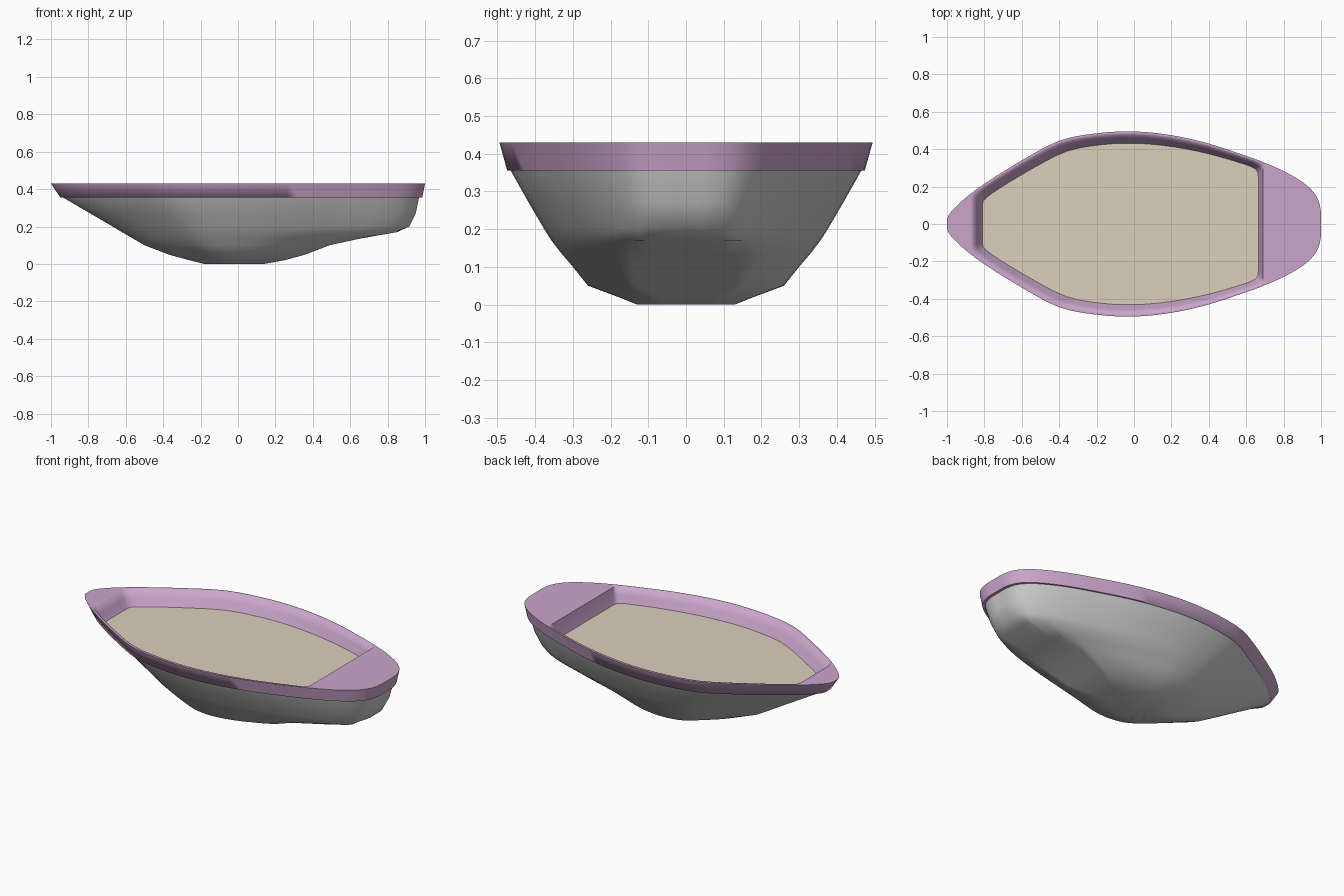
import bpy, bmesh, math
from mathutils import Vector

if "Cube" in bpy.data.objects:
    bpy.data.objects.remove(bpy.data.objects["Cube"])

# Half outline of the boat at the rim, bow to stern (x, half width)
HALF = [(-1, 0), (-0.995, 0.04), (-0.96, 0.085), (-0.9, 0.14), (-0.8, 0.215), (-0.6, 0.34),
        (-0.4, 0.445), (-0.2, 0.485), (0, 0.495), (0.2, 0.475), (0.4, 0.43), (0.6, 0.364),
        (0.7, 0.327), (0.8, 0.283), (0.9, 0.225), (0.96, 0.17), (0.988, 0.12), (1, 0.06), (1, 0)]


def full_outline(steps=3):
    """Closed smooth loop through the mirrored half outline."""
    ctrl = HALF + [(x, -y) for x, y in HALF[-2:0:-1]]
    n, out = len(ctrl), []
    for i in range(n):
        p = [Vector(ctrl[(i + k) % n]) for k in (-1, 0, 1, 2)]
        for s in range(steps):
            t = s / steps
            out.append(0.5 * (2 * p[1] + (p[2] - p[0]) * t
                              + (2 * p[0] - 5 * p[1] + 4 * p[2] - p[3]) * t * t
                              + (3 * p[1] - p[0] - 3 * p[2] + p[3]) * t ** 3))
    return out


OUT = full_outline()


def ring(z, bow, stern, width, blunt=1.0):
    """Outline fitted to bow x, stern x and half width; blunt < 1 squares the stern."""
    return [(p.x * -bow if p.x < 0 else min(p.x, blunt) / blunt * stern,
             p.y * width / 0.495, z) for p in OUT]


def soft_min(a, b, k):
    return min(a, b) - k * math.log(1 + math.exp(-abs(a - b) / k))


def inner_ring(z, bow, stern, scale, tip=1.0, soft=0.012):
    """Outline with bow tip pulled in, cut across at the decks with softened corners."""
    pts = []
    for p in OUT:
        x = soft_min(p.x * (tip if p.x < 0 else 1), stern, soft)
        pts.append((-soft_min(-x, -bow, 0.008), p.y * scale, z))
    return pts


def loft(name, rings, cap=False, color=None, angle=30, flip=False):
    """Skin a stack of rings; rings run downward, so faces point outward unless flipped."""
    bm = bmesh.new()
    loops = [[bm.verts.new(c) for c in r] for r in rings]
    n = len(OUT)
    for a, b in zip(loops, loops[1:]):
        for i in range(n):
            j = (i + 1) % n
            bm.faces.new((a[i], a[j], b[j], b[i]))
    if cap:
        bm.faces.new(loops[-1])
    bm.normal_update()
    bmesh.ops.recalc_face_normals(bm, faces=bm.faces)
    # Make the extreme face point the right way: hull down, decks and floor up
    key = lambda f: f.calc_center_median().z
    face = max(bm.faces, key=key) if flip else min(bm.faces, key=key)
    if (face.normal.z < 0) == flip:
        bmesh.ops.reverse_faces(bm, faces=bm.faces[:])
    me = bpy.data.meshes.new(name)
    bm.to_mesh(me)
    bm.free()
    ob = bpy.data.objects.new(name, me)
    bpy.context.collection.objects.link(ob)
    if color:
        mat = bpy.data.materials.new(name + "_paint")
        mat.diffuse_color = (*color, 1)
        mat.use_nodes = True
        mat.node_tree.nodes["Principled BSDF"].inputs["Base Color"].default_value = mat.diffuse_color
        me.materials.append(mat)
    bpy.ops.object.select_all(action='DESELECT')
    ob.select_set(True)
    bpy.context.view_layer.objects.active = ob
    bpy.ops.object.shade_smooth_by_angle(angle=math.radians(angle))
    return ob


# Hull: stacked waterlines from rim down to the flat keel
loft("hull", [ring(*r) for r in (
    (0.37, -0.95, 0.972, 0.470), (0.355, -0.935, 0.968, 0.465), (0.27, -0.79, 0.95, 0.417),
    (0.20, -0.67, 0.915, 0.376), (0.17, -0.62, 0.85, 0.357, 0.96), (0.135, -0.56, 0.65, 0.33, 0.87),
    (0.10, -0.50, 0.49, 0.30, 0.82), (0.05, -0.37, 0.36, 0.26, 0.82), (0.02, -0.26, 0.25, 0.18, 0.85),
    (0.0, -0.18, 0.14, 0.13, 0.9))], cap=True, angle=60)

# Rim: under-lip, outer band, decks and sloping inner wall
floor_ring = inner_ring(0.342, -0.81, 0.665, 0.872, 0.905, 0.03)
loft("rim_and_decks", [
    ring(0.355, -0.92, 0.96, 0.455),
    ring(0.355, -0.95, 0.985, 0.474),
    ring(0.43, -1.0, 1.0, 0.495),
    inner_ring(0.43, -0.875, 0.715, 0.985, 0.99),
    inner_ring(0.43, -0.86, 0.69, 0.968, 0.98),
    inner_ring(0.385, -0.84, 0.68, 0.92, 0.945, 0.02),
    floor_ring], color=(0.60, 0.38, 0.60), angle=75, flip=True)

# Floor: flat inset panel
loft("floor", [floor_ring], cap=True, color=(0.72, 0.63, 0.50), flip=True)
